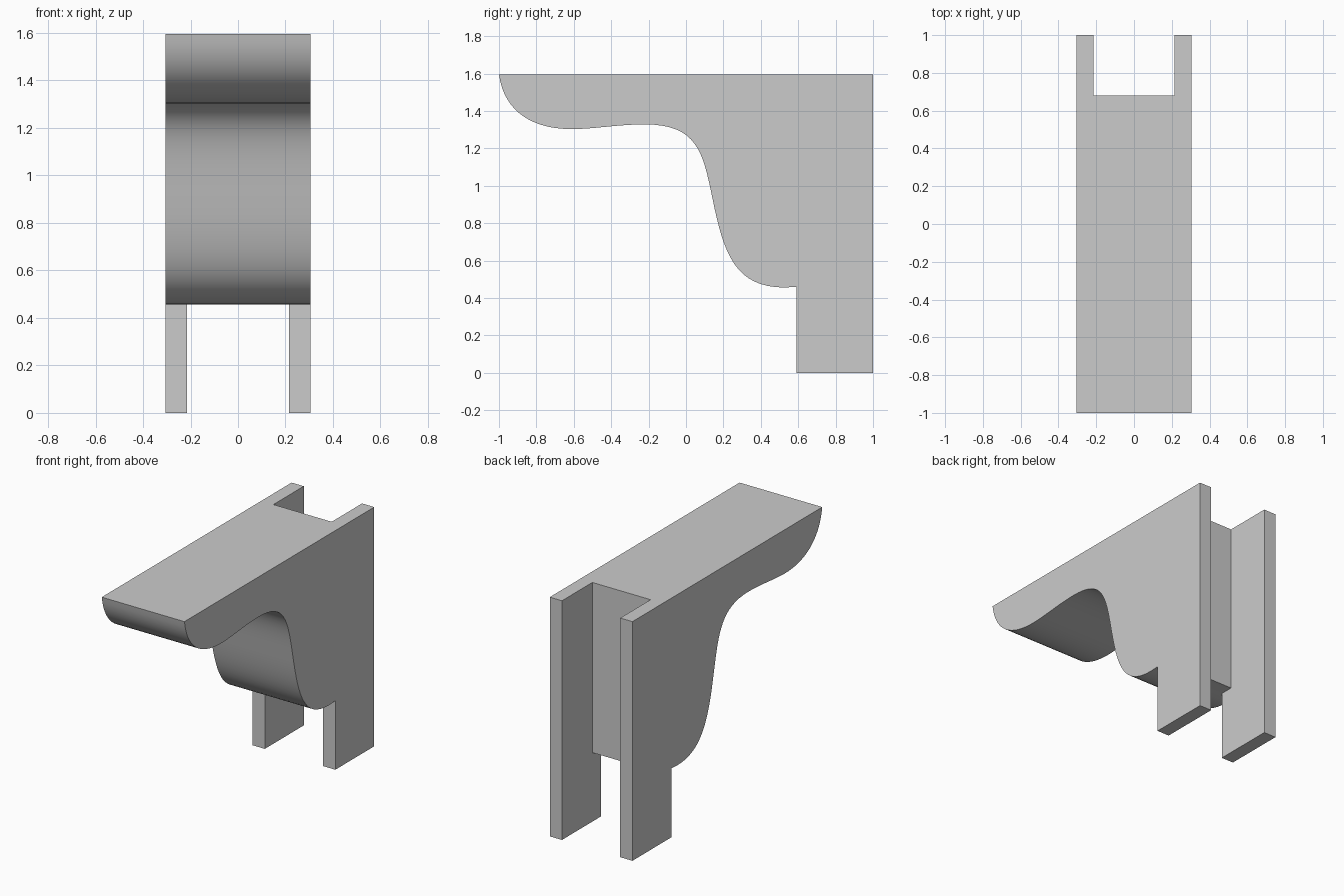
import bpy, bmesh, math
from mathutils import Vector
from mathutils.geometry import interpolate_bezier

if "Cube" in bpy.data.objects:
    bpy.data.objects.remove(bpy.data.objects["Cube"])

HALF, SLOT = 0.305, 0.215        # outer half width, half width of the rear slot
TOP, BACK, SLOT_Y = 1.595, 1.0, 0.68

# Underside scroll as (y, z) bezier segments: start, handle, handle, end
segments = [
    [(-1, TOP), (-0.97, 1.38), (-0.80, 1.30), (-0.60, 1.303)],
    [(-0.60, 1.303), (-0.48, 1.305), (-0.36, 1.328), (-0.22, 1.328)],
    [(-0.22, 1.328), (0.06, 1.328), (0.09, 1.18), (0.14, 0.94)],
    [(0.14, 0.94), (0.20, 0.64), (0.26, 0.455), (0.53, 0.456)],
]
scroll = [segments[0][0]]
for seg in segments:
    pts = interpolate_bezier(*[Vector((y, z, 0)) for y, z in seg], 17)
    scroll += [(p.x, p.y) for p in pts[1:]]
LEG_Y, LEG_Z = 0.59, 0.46
scroll.append((LEG_Y, LEG_Z))

bm = bmesh.new()


def face(points):
    bm.faces.new([bm.verts.new(p) for p in points])


def across(a, b, x0, x1):
    """Quad spanning x0..x1 between two (y, z) profile points."""
    face([(x0, *a), (x1, *a), (x1, *b), (x0, *b)])


# Scroll underside, its last strip meeting the legs and the slot floor
for a, b in zip(scroll[:-2], scroll[1:-1]):
    across(a, b, -HALF, HALF)
face([(-HALF, *scroll[-2]), (HALF, *scroll[-2])]
     + [(x, LEG_Y, LEG_Z) for x in (HALF, SLOT, -SLOT, -HALF)])

# Core underside and the slot's rear wall
across((LEG_Y, LEG_Z), (SLOT_Y, LEG_Z), -SLOT, SLOT)
across((SLOT_Y, LEG_Z), (SLOT_Y, TOP), -SLOT, SLOT)

# Top with the slot notch
face([(x, y, TOP) for x, y in (
    (-HALF, -1), (HALF, -1), (HALF, BACK), (SLOT, BACK),
    (SLOT, SLOT_Y), (-SLOT, SLOT_Y), (-SLOT, BACK), (-HALF, BACK))])

# Cheeks with their legs, mirrored left and right
leg = [(LEG_Y, 0), (BACK, 0), (BACK, TOP)]
for s in (1, -1):
    face([(s * HALF, *p) for p in scroll + leg])
    face([(s * SLOT, *p) for p in
          [(LEG_Y, LEG_Z)] + leg + [(SLOT_Y, TOP), (SLOT_Y, LEG_Z)]])
    for a, b in zip([(LEG_Y, LEG_Z)] + leg, leg):
        across(a, b, s * SLOT, s * HALF)

bmesh.ops.remove_doubles(bm, verts=bm.verts[:], dist=0.0001)
bmesh.ops.recalc_face_normals(bm, faces=bm.faces[:])
mesh = bpy.data.meshes.new("bracket")
bm.to_mesh(mesh)
bm.free()

# Plain grey material
grey = bpy.data.materials.new("light grey")
grey.use_nodes = True
grey.diffuse_color = (0.6, 0.6, 0.6, 1)
grey.node_tree.nodes["Principled BSDF"].inputs["Base Color"].default_value = (0.6, 0.6, 0.6, 1)
mesh.materials.append(grey)

bracket = bpy.data.objects.new("bracket", mesh)
bpy.context.collection.objects.link(bracket)
bpy.ops.object.select_all(action='DESELECT')
bracket.select_set(True)
bpy.context.view_layer.objects.active = bracket
bpy.ops.object.shade_smooth_by_angle(angle=math.radians(30))
